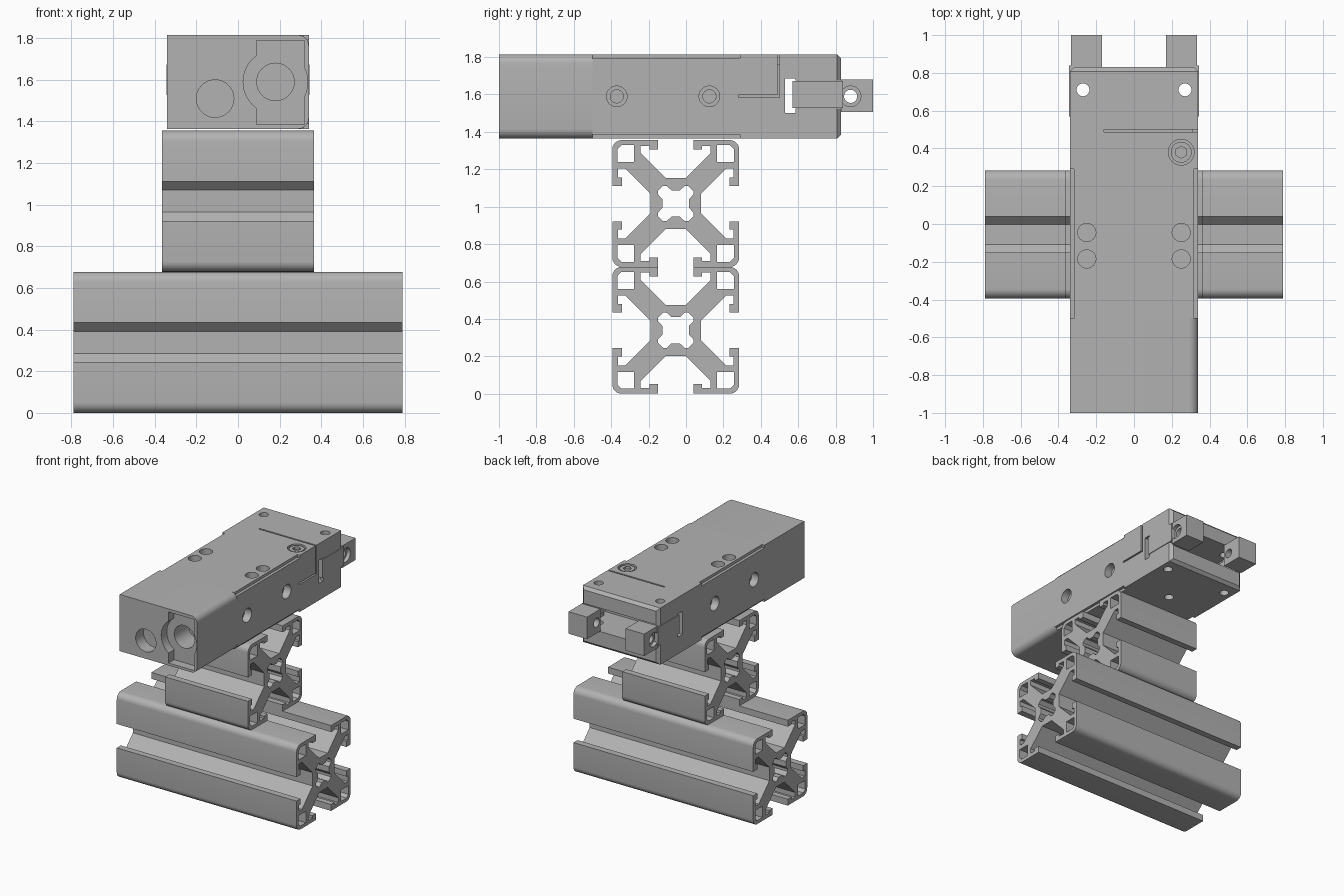
import bpy, bmesh
from math import radians, cos, sin, pi
from mathutils import Matrix, Vector

cube = bpy.data.objects.get("Cube")
if cube:
    bpy.data.objects.remove(cube, do_unlink=True)

grey = bpy.data.materials.new("aluminium grey")
grey.use_nodes = True
colour = (0.45, 0.45, 0.45, 1)
grey.diffuse_color = colour
grey.node_tree.nodes["Principled BSDF"].inputs["Base Color"].default_value = colour


def finish(ob):
    bpy.ops.object.select_all(action='DESELECT')
    ob.select_set(True)
    bpy.context.view_layer.objects.active = ob
    bpy.ops.object.shade_smooth_by_angle(angle=radians(35))


def from_bmesh(name, bm):
    mesh = bpy.data.meshes.new(name)
    bm.to_mesh(mesh)
    bm.free()
    mesh.materials.append(grey)
    ob = bpy.data.objects.new(name, mesh)
    bpy.context.collection.objects.link(ob)
    return ob


def box(name, x, y, z, bevel=0, pick=None, segments=1):
    """Box between ranges; edges chosen by pick(midpoint, direction) are bevelled."""
    bm = bmesh.new()
    bmesh.ops.create_cube(bm, size=1)
    for v in bm.verts:
        v.co = Vector([(a + b) / 2 + c * (b - a) for (a, b), c in zip((x, y, z), v.co)])
    if bevel:
        edges = [e for e in bm.edges
                 if pick((e.verts[0].co + e.verts[1].co) / 2, e.verts[1].co - e.verts[0].co)]
        bmesh.ops.bevel(bm, geom=edges, offset=bevel, segments=segments, profile=0.5, affect='EDGES')
    return from_bmesh(name, bm)


def rod(name, centre, radius, length, axis, sides=32):
    bm = bmesh.new()
    turn = {'X': Matrix.Rotation(pi / 2, 4, 'Y'), 'Y': Matrix.Rotation(pi / 2, 4, 'X'), 'Z': Matrix()}[axis]
    bmesh.ops.create_cone(bm, cap_ends=True, segments=sides, radius1=radius, radius2=radius,
                          depth=length, matrix=Matrix.Translation(centre) @ turn)
    return from_bmesh(name, bm)


def cut(ob, *cutters):
    for c in cutters:
        c.hide_render = True
        mod = ob.modifiers.new("cut", 'BOOLEAN')
        mod.operation = 'DIFFERENCE'
        mod.solver = 'EXACT'
        mod.object = c
        bpy.context.view_layer.objects.active = ob
        bpy.ops.object.modifier_apply(modifier=mod.name)
        bpy.data.objects.remove(c, do_unlink=True)


# Slotted extrusion section, made from one eighth
def ring(eighth):
    quarter = eighth + [(v, u) for u, v in reversed(eighth) if abs(u - v) > 1e-5]
    pts = []
    for k in range(4):
        c, s = round(cos(k * pi / 2)), round(sin(k * pi / 2))
        pts += [(u * c - v * s, u * s + v * c) for u, v in quarter]
    return pts


HALF, R = 0.339, 0.05
arc = [(HALF - R + R * cos(radians(a)), HALF - R + R * sin(radians(a))) for a in (0, 15, 30, 45)]
outline = ring([(0.136, 0.053), (0.27, 0.187), (0.308, 0.187), (0.308, 0.14), (0.288, 0.14),
                (0.288, 0.095), (HALF, 0.095)] + arc)
core = ring([(0.07, 0.022), (0.094, 0.048), (0.094, 0.068), (0.081, 0.081)])
lo, hi = 0.222, 0.312
pocket = [(lo, lo), (hi, lo), (hi, 0.29), (0.29, hi), (lo, hi)]


def extrusion(name, half_length, z):
    cu = bpy.data.curves.new(name, 'CURVE')
    cu.dimensions = '2D'
    cu.fill_mode = 'BOTH'
    cu.extrude = half_length
    corners = [[(u * a, v * b) for u, v in pocket] for a in (1, -1) for b in (1, -1)]
    for loop in [outline, core] + corners:
        sp = cu.splines.new('POLY')
        sp.points.add(len(loop) - 1)
        for p, (u, v) in zip(sp.points, loop):
            p.co = (u, v, 0, 1)
        sp.use_cyclic_u = True
    cu.materials.append(grey)
    ob = bpy.data.objects.new(name, cu)
    bpy.context.collection.objects.link(ob)
    ob.location = (0, -0.055, z)
    ob.rotation_euler = (pi / 2, 0, pi / 2)
    bpy.ops.object.select_all(action='DESELECT')
    ob.select_set(True)
    bpy.context.view_layer.objects.active = ob
    bpy.ops.object.convert(target='MESH')
    finish(bpy.context.view_layer.objects.active)


extrusion("base_extrusion", 0.79, 0.339)
extrusion("riser_extrusion", 0.364, 1.017)

W, BOT, TOP, MID = 0.34, 1.365, 1.815, 1.59

# Front end block: rounded on one side, with two ports
end = box("end_block", (-W, W), (-1, -0.5), (BOT, TOP), 0.05,
          lambda m, d: m.x > 0.3 and abs(d.y) > 0.1, 6)
cut(end,
    box("c", (0.09, 0.32), (-1.1, -0.93), (1.385, 1.79)),
    rod("c", (0.18, -1, MID), 0.155, 0.14, 'Y', 48),
    rod("c", (0.18, -0.9, MID), 0.09, 0.3, 'Y'),
    rod("c", (-0.11, -1, 1.51), 0.09, 0.2, 'Y'))
finish(end)

# Main body with chamfered rear rim
body = box("body", (-W, W), (-0.5, 0.83), (BOT, TOP), 0.022, lambda m, d: m.y > 0.8 and abs(d.z) < 1)
for sx in (-1, 1):
    for z in (BOT, TOP):  # long edge rebates
        cut(body, box("c", sorted((sx * 0.318, sx * 0.4)), (-0.6, 0.29), (z - 0.022, z + 0.022)))
    for y in (-0.37, 0.125):  # side ports
        cut(body, rod("c", (sx * W, y, MID), 0.055, 0.12, 'X'),
            rod("c", (sx * W, y, MID), 0.035, 0.3, 'X'))
    for y in (-0.185, -0.045):  # mounting holes in the top
        cut(body, rod("c", (sx * 0.25, y, TOP), 0.048, 0.16, 'Z'))
    cut(body, rod("c", (sx * 0.27, 0.71, MID), 0.034, 1, 'Z'))
# Jaw guideway and its side windows
cut(body,
    box("c", (-0.31, 0.31), (0.53, 1), (1.5, 1.685)),
    box("c", (-1, 1), (0.53, 0.585), (1.5, 1.685)),
    box("c", (-1, 1), (0.56, 1), (1.525, 1.675)),
    # Thin slits and the sensor screw seat
    box("c", (-0.16, 0.4), (0.488, 0.5), (1.76, 1.9)),
    box("c", (0.31, 0.4), (0.488, 0.5), (1.585, 1.9)),
    box("c", (0.31, 0.4), (0.28, 0.5), (1.585, 1.597)),
    rod("c", (0.25, 0.38, TOP), 0.068, 0.08, 'Z'),
    rod("c", (0, 0.4, BOT), 0.035, 0.1, 'Z'))
finish(body)

# Socket head screw in the top
screw = rod("cap_screw", (0.25, 0.38, 1.79), 0.055, 0.04, 'Z')
cut(screw, rod("c", (0.25, 0.38, TOP), 0.032, 0.05, 'Z', 6))
finish(screw)

# Pair of sliding jaws: thin side rail and a drilled fingertip
for side, sx in (("left", 1), ("right", -1)):
    rail = box(side + "_jaw_rail", sorted((sx * 0.31, sx * 0.343)), (0.57, 0.84), (1.527, 1.673))
    tip = box(side + "_jaw_tip", sorted((sx * 0.17, sx * 0.333)), (0.83, 1), (1.505, 1.68))
    cut(tip, rod("c", (sx * 0.25, 0.88, MID), 0.035, 0.4, 'X'),
        rod("c", (sx * 0.333, 0.88, MID), 0.055, 0.06, 'X'))
    finish(rail)
    finish(tip)
